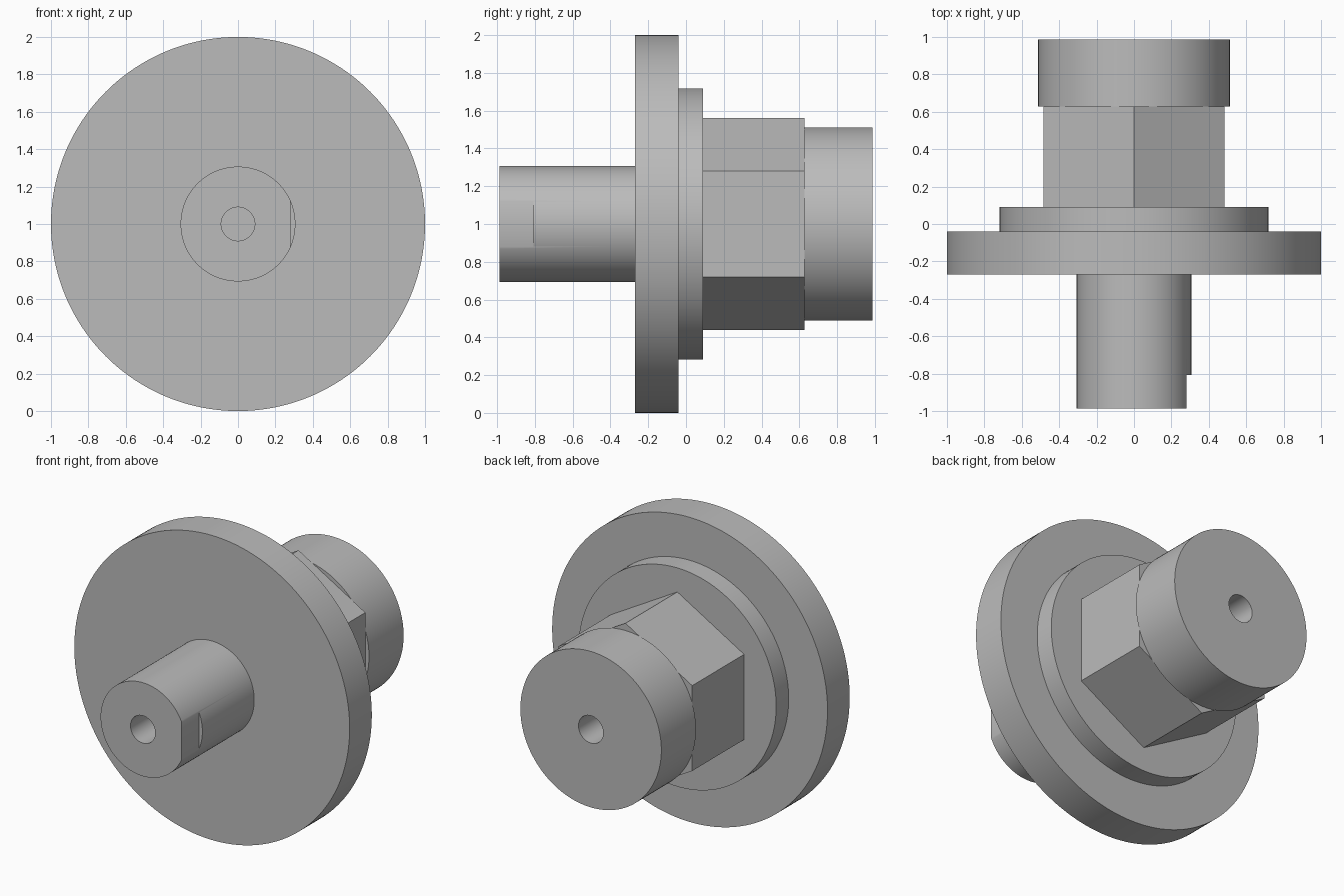
import bpy
import bmesh
import math
from mathutils import Matrix

if "Cube" in bpy.data.objects:
    bpy.data.objects.remove(bpy.data.objects["Cube"], do_unlink=True)

AXIS_Z = 1.0  # height of the turning axis

steel = bpy.data.materials.new("plain grey metal")
steel.use_nodes = True
GREY = (0.5, 0.5, 0.5, 1)
steel.diffuse_color = GREY
steel.node_tree.nodes["Principled BSDF"].inputs["Base Color"].default_value = GREY


def add_object(name, bm):
    """Turn a bmesh into a named, shaded object."""
    bmesh.ops.recalc_face_normals(bm, faces=bm.faces)
    mesh = bpy.data.meshes.new(name)
    bm.to_mesh(mesh)
    bm.free()
    mesh.materials.append(steel)
    obj = bpy.data.objects.new(name, mesh)
    bpy.context.collection.objects.link(obj)
    return obj


def prism(name, radius, y0, y1, sides=128):
    """Solid of given side count along y, with a vertex at the top."""
    bm = bmesh.new()
    place = (Matrix.Translation((0, (y0 + y1) / 2, AXIS_Z))
             @ Matrix.Rotation(math.pi / 2, 4, "X"))
    bmesh.ops.create_cone(bm, cap_ends=True, segments=sides, radius1=radius,
                          radius2=radius, depth=y1 - y0, matrix=place)
    return add_object(name, bm)


def box(name, x0, x1, y0, y1, z0, z1):
    bm = bmesh.new()
    size = Matrix.Diagonal((x1 - x0, y1 - y0, z1 - z0, 1))
    centre = Matrix.Translation(((x0 + x1) / 2, (y0 + y1) / 2, (z0 + z1) / 2))
    bmesh.ops.create_cube(bm, size=1, matrix=centre @ size)
    return add_object(name, bm)


def cut(target, cutter):
    """Subtract the cutter, apply the result and discard the cutter."""
    mod = target.modifiers.new("cut", "BOOLEAN")
    mod.operation = "DIFFERENCE"
    mod.solver = "EXACT"
    mod.object = cutter
    cutter.hide_render = True
    bpy.ops.object.select_all(action="DESELECT")
    bpy.context.view_layer.objects.active = target
    target.select_set(True)
    bpy.ops.object.modifier_apply(modifier=mod.name)
    bpy.data.objects.remove(cutter, do_unlink=True)


# Turned sections, front to back
shaft = prism("front_shaft", 0.307, -0.987, -0.27)
flange = prism("flange_disc", 1.0, -0.27, -0.04, 192)
collar = prism("collar", 0.718, -0.04, 0.09, 160)
hexagon = prism("hex_section", 0.56, 0.09, 0.628, 6)
boss = prism("rear_boss", 0.512, 0.628, 0.987)

# Flat on the left side of the shaft tip, and blind centre holes
cut(shaft, box("flat_cutter", 0.282, 0.5, -1.2, -0.808, 0.5, 1.5))
cut(shaft, prism("front_hole_cutter", 0.09, -1.2, -0.6, 64))
cut(boss, prism("rear_hole_cutter", 0.09, 0.66, 1.2, 64))

# Smooth round walls, crisp edges
for part in (shaft, flange, collar, hexagon, boss):
    bpy.ops.object.select_all(action="DESELECT")
    part.select_set(True)
    bpy.context.view_layer.objects.active = part
    bpy.ops.object.shade_smooth_by_angle(angle=math.radians(30))
